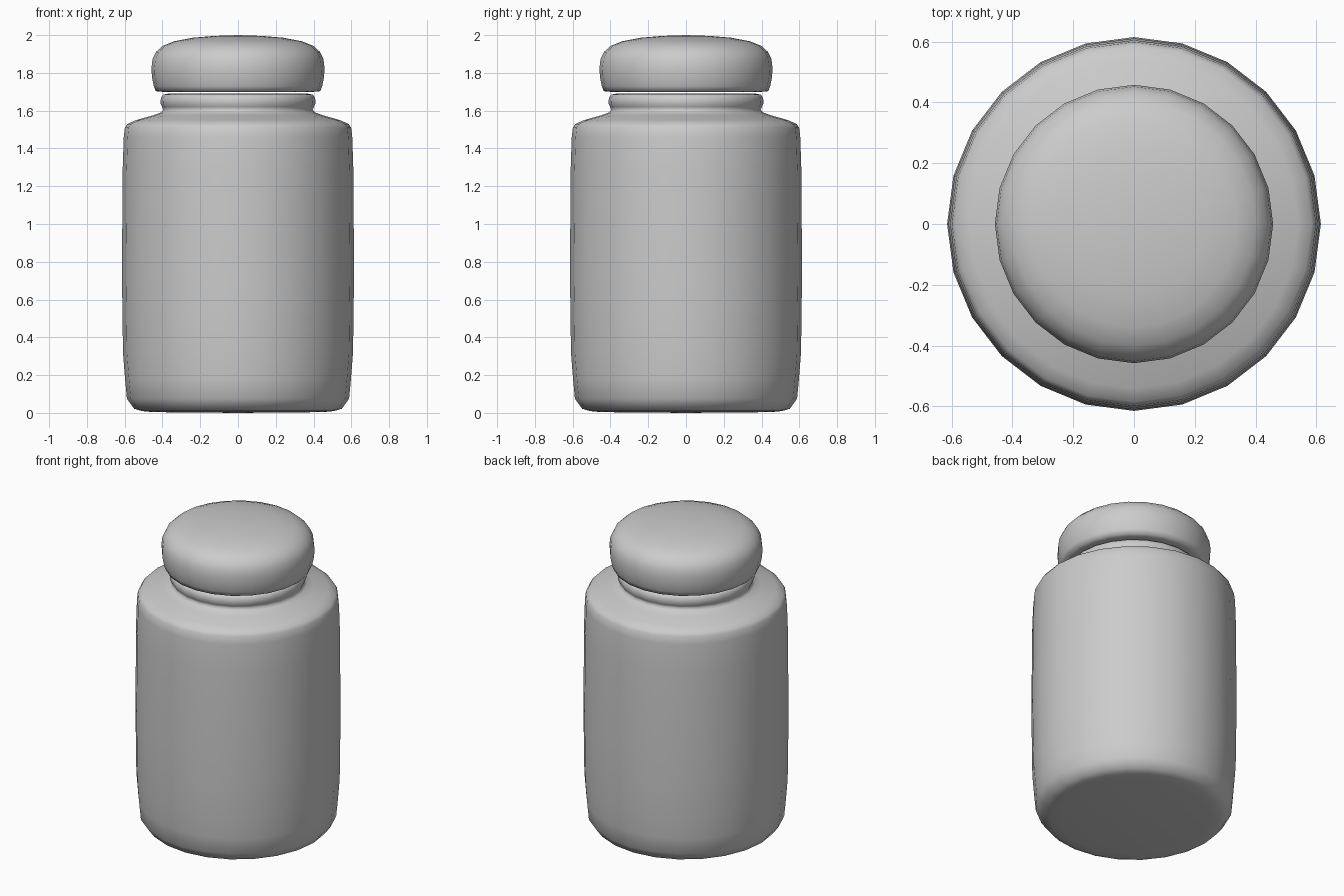
import bpy, bmesh, math

if "Cube" in bpy.data.objects:
    bpy.data.objects.remove(bpy.data.objects["Cube"])

SIDES = 24


def lathe(name, profile):
    """Revolve (radius, z) points around z; both ends close on the axis."""
    bm = bmesh.new()
    verts = [bm.verts.new((r, 0, z)) for r, z in profile]
    edges = [bm.edges.new(pair) for pair in zip(verts, verts[1:])]
    bmesh.ops.spin(bm, geom=verts + edges, cent=(0, 0, 0), axis=(0, 0, 1),
                   angle=math.tau, steps=SIDES, use_duplicate=False)
    bmesh.ops.remove_doubles(bm, verts=bm.verts, dist=0.0005)
    bmesh.ops.recalc_face_normals(bm, faces=bm.faces)
    mesh = bpy.data.meshes.new(name)
    bm.to_mesh(mesh)
    bm.free()
    obj = bpy.data.objects.new(name, mesh)
    bpy.context.collection.objects.link(obj)
    for poly in mesh.polygons:
        poly.use_smooth = True
    return obj


# Jar: rounded base, slightly bulging wall, sloped shoulder and ringed neck
lathe("jar_body", [
    (0, 0), (0.45, 0.004), (0.51, 0.01), (0.55, 0.022), (0.588, 0.075),
    (0.598, 0.18), (0.609, 0.32), (0.612, 0.55), (0.615, 0.77),
    (0.612, 1.05), (0.611, 1.28), (0.605, 1.46), (0.599, 1.51),
    (0.585, 1.53), (0.54, 1.55), (0.45, 1.575), (0.41, 1.59),
    (0.395, 1.605), (0.402, 1.62), (0.411, 1.64), (0.408, 1.668),
    (0.396, 1.685), (0.37, 1.69), (0, 1.69),
])

# Lid: soft domed cap floating just above the neck
lathe("lid", [
    (0, 1.7), (0.40, 1.7), (0.435, 1.703), (0.446, 1.73), (0.456, 1.78),
    (0.458, 1.83), (0.452, 1.875), (0.435, 1.91), (0.40, 1.943),
    (0.34, 1.967), (0.24, 1.986), (0.12, 1.996), (0, 2.0),
])
